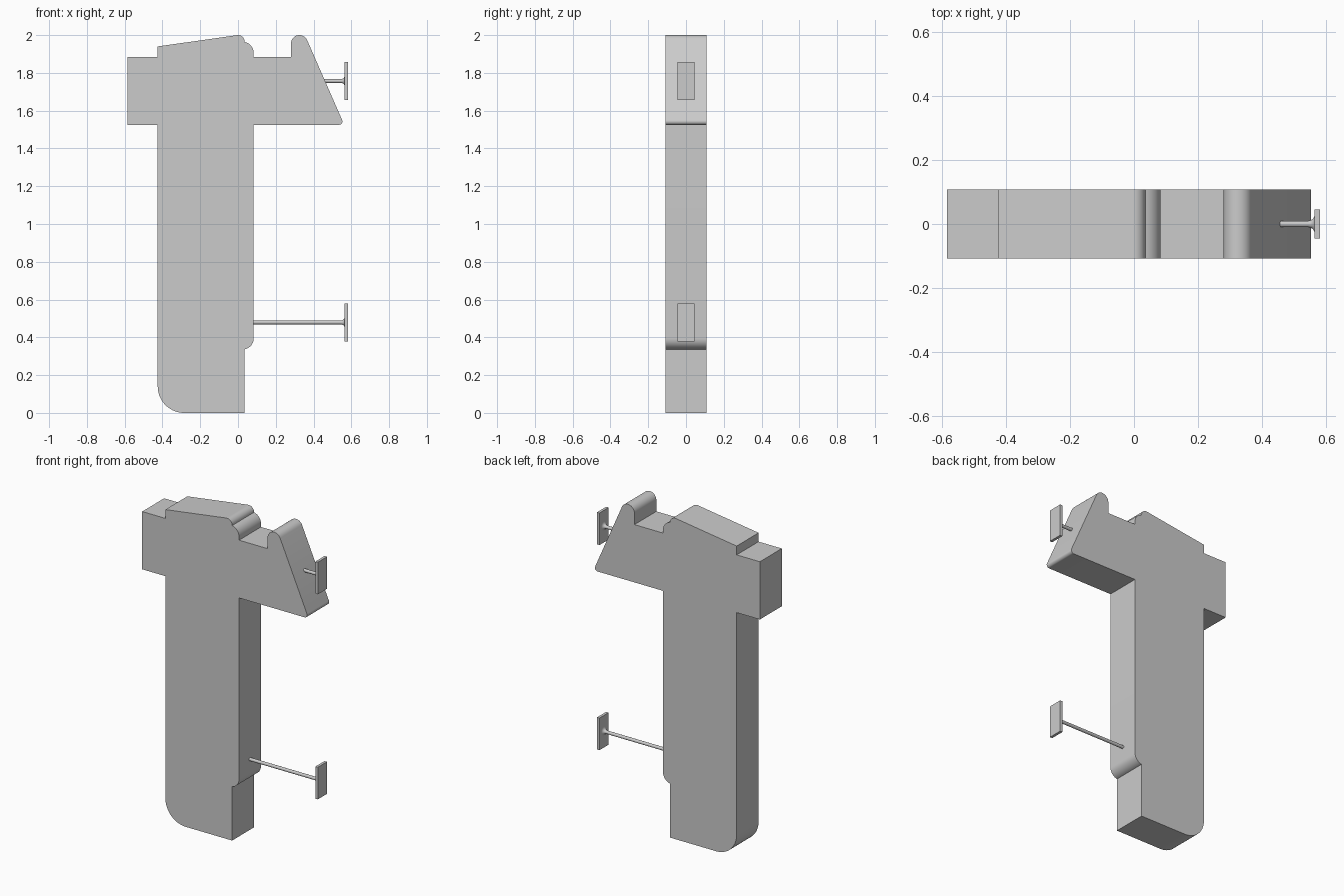
import bpy, bmesh, math

if "Cube" in bpy.data.objects:
    bpy.data.objects.remove(bpy.data.objects["Cube"])

grey = bpy.data.materials.new("light_grey")
grey.diffuse_color = (0.6, 0.6, 0.6, 1)
grey.use_nodes = True
grey.node_tree.nodes["Principled BSDF"].inputs["Base Color"].default_value = grey.diffuse_color


def finish(name, bm):
    bmesh.ops.recalc_face_normals(bm, faces=bm.faces)
    mesh = bpy.data.meshes.new(name)
    bm.to_mesh(mesh)
    bm.free()
    mesh.materials.append(grey)
    obj = bpy.data.objects.new(name, mesh)
    bpy.context.collection.objects.link(obj)
    bpy.ops.object.select_all(action='DESELECT')
    obj.select_set(True)
    bpy.context.view_layer.objects.active = obj
    bpy.ops.object.shade_smooth_by_angle(angle=math.radians(30))
    return obj


def arc(cx, cz, r, start, end, n=10):
    angles = [math.radians(start + (end - start) * i / n) for i in range(n + 1)]
    return [(cx + r * math.cos(a), cz + r * math.sin(a)) for a in angles]


# Body: clockwise side profile extruded along y
profile = [(-0.585, 1.525), (-0.585, 1.885), (-0.425, 1.885), (-0.425, 1.94)]
profile += arc(0.0, 1.965, 0.035, 98, 0)          # crest
profile += arc(0.023, 1.905, 0.06, 78, 0)         # small shoulder
profile += [(0.083, 1.885), (0.28, 1.885)]
profile += arc(0.325, 1.955, 0.045, 180, 23.5, 16)  # rounded horn
profile += arc(0.535, 1.543, 0.018, 23.5, -90, 8)   # nose corner
profile += [(0.083, 1.525)]
profile += arc(0.023, 0.395, 0.06, 0, -78)        # lower shoulder
profile += [(0.035, 0.0)]
profile += arc(-0.285, 0.14, 0.14, 270, 180, 14)  # rounded heel
profile += [(-0.425, 1.525)]

bm = bmesh.new()
face = bm.faces.new([bm.verts.new((x, -0.108, z)) for x, z in profile])
out = bmesh.ops.extrude_face_region(bm, geom=[face])
bmesh.ops.translate(bm, vec=(0, 0.216, 0),
                    verts=[v for v in out["geom"] if isinstance(v, bmesh.types.BMVert)])
finish("body", bm)


# Rod with a flared end, turned around the x axis
def rod(name, x0, z, sides=24):
    flare = [(0.565 - 0.02 + 0.02 * math.sin(a), 0.03 - 0.02 * math.cos(a))
             for a in [math.radians(15 * i) for i in range(7)]]
    bm = bmesh.new()
    rings = []
    for x, r in [(x0, 0.01)] + flare + [(0.57, 0.03)]:
        rings.append([bm.verts.new((x, r * math.cos(2 * math.pi * i / sides),
                                    z + r * math.sin(2 * math.pi * i / sides)))
                      for i in range(sides)])
    for a, b in zip(rings, rings[1:]):
        for i in range(sides):
            j = (i + 1) % sides
            bm.faces.new((a[i], a[j], b[j], b[i]))
    bm.faces.new(rings[0])
    bm.faces.new(rings[-1])
    finish(name, bm)


# Flat end plate
def plate(name, z):
    bm = bmesh.new()
    bmesh.ops.create_cube(bm, size=1)
    bmesh.ops.scale(bm, vec=(0.017, 0.09, 0.2), verts=bm.verts)
    bmesh.ops.translate(bm, vec=(0.5735, 0, z), verts=bm.verts)
    finish(name, bm)


for label, x0, z in (("upper", 0.43, 1.757), ("lower", 0.06, 0.479)):
    rod(label + "_rod", x0, z)
    plate(label + "_plate", z)
